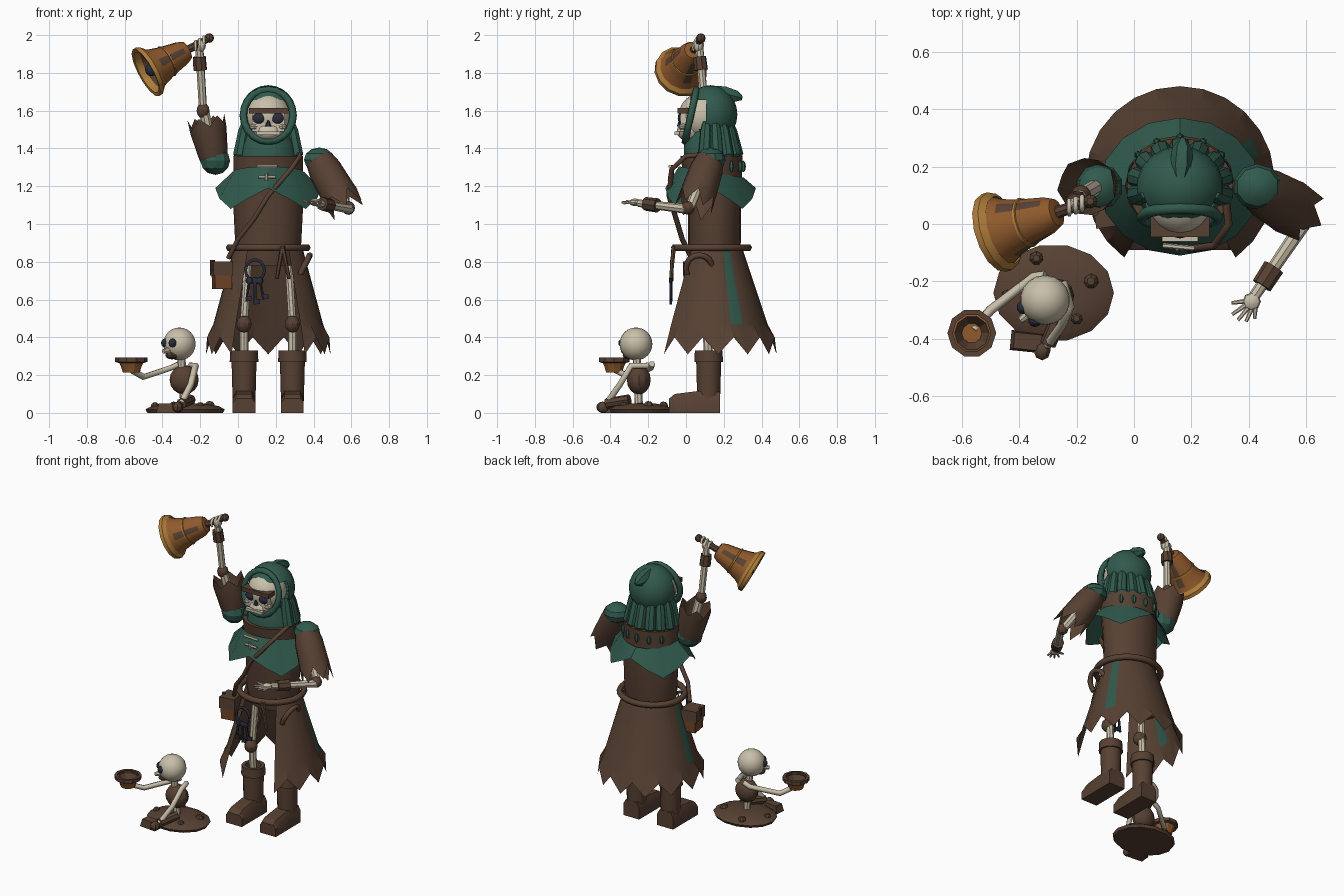
import bpy, bmesh, math
from math import sin, cos, pi, radians
from mathutils import Vector as V, Matrix

if "Cube" in bpy.data.objects:
    bpy.data.objects.remove(bpy.data.objects["Cube"])


def mat(name, r, g, b):
    m = bpy.data.materials.new(name)
    m.diffuse_color = [(c / 255) ** 2.2 for c in (r, g, b)] + [1]
    m.use_nodes = True
    m.node_tree.nodes["Principled BSDF"].inputs["Base Color"].default_value = m.diffuse_color
    return m


BROWN = mat("brown cloth", 88, 67, 54)
GREEN = mat("green cloth", 52, 90, 78)
BONE = mat("bone", 200, 190, 168)
BRONZE = mat("bronze", 142, 90, 48)
GOLD = mat("gold trim", 172, 122, 60)
NAVY = mat("dark iron", 46, 48, 62)
LEATHER = mat("tan leather", 112, 70, 44)


def add(name, bm, *mats):
    bmesh.ops.recalc_face_normals(bm, faces=bm.faces)
    me = bpy.data.meshes.new(name)
    bm.to_mesh(me)
    bm.free()
    o = bpy.data.objects.new(name, me)
    bpy.context.collection.objects.link(o)
    for m in mats:
        me.materials.append(m)
    return o


def loft(name, rings, *mats, closed=True, caps=True, rule=None):
    """Skin consecutive rings of points; rule(ring, side) picks the material."""
    bm = bmesh.new()
    rows = [[bm.verts.new(p) for p in r] for r in rings]
    n = len(rows[0])
    for i in range(len(rows) - 1):
        for j in range(n if closed else n - 1):
            k = (j + 1) % n
            f = bm.faces.new((rows[i][j], rows[i][k], rows[i + 1][k], rows[i + 1][j]))
            f.material_index = rule(i, j) if rule else 0
    if caps and closed:
        bm.faces.new(rows[0])
        bm.faces.new(rows[-1])
    return add(name, bm, *mats)


def ellipse(c, rx, ry, n=16, start=0):
    return [V((c[0] + rx * cos(start + 2 * pi * i / n), c[1] + ry * sin(start + 2 * pi * i / n), c[2]))
            for i in range(n)]


def lathe(name, a, b, prof, *mats, n=10, caps=True, jag=0, rule=None):
    """Turn (distance, radius) pairs about the line a-b; jag spikes the last ring."""
    a, b = V(a), V(b)
    d = (b - a).normalized()
    q = d.to_track_quat('Z', 'Y')
    rings = []
    for k, (t, r) in enumerate(prof):
        last = k == len(prof) - 1
        rings.append([a + q @ V((r * cos(2 * pi * i / n), r * sin(2 * pi * i / n),
                                 t + (jag * (i % 2) if last else 0))) for i in range(n)])
    return loft(name, rings, *mats, caps=caps, rule=rule)


def rod(name, a, b, r0, m, r1=None, n=8):
    return lathe(name, a, b, [(0, r0), ((V(b) - V(a)).length, r1 or r0)], m, n=n)


def ball(name, c, r, m, seg=14, cut=None):
    r = (r, r, r) if isinstance(r, (int, float)) else r
    bm = bmesh.new()
    bmesh.ops.create_uvsphere(bm, u_segments=seg, v_segments=max(6, seg * 2 // 3), radius=1,
                              matrix=Matrix.Translation(c) @ Matrix.Diagonal((*r, 1)))
    if cut:
        bmesh.ops.delete(bm, geom=[f for f in bm.faces if cut(f.calc_center_median())], context='FACES')
    return add(name, bm, m)


def box(name, c, s, m, rot=0, taper=1):
    bm = bmesh.new()
    bmesh.ops.create_cube(bm, size=1)
    for v in bm.verts:
        if v.co.z > 0:
            v.co.x *= taper
            v.co.y *= taper
    bmesh.ops.transform(bm, verts=bm.verts, matrix=Matrix.Translation(c) @ Matrix.Rotation(rot, 4, 'Z')
                        @ Matrix.Diagonal((*s, 1)))
    return add(name, bm, m)


def wire(name, pts, r, m, cyclic=False):
    cu = bpy.data.curves.new(name, 'CURVE')
    cu.dimensions, cu.bevel_depth, cu.bevel_resolution, cu.use_fill_caps = '3D', r, 1, True
    sp = cu.splines.new('POLY')
    sp.points.add(len(pts) - 1)
    for p, q in zip(sp.points, pts):
        p.co = (*q, 1)
    sp.use_cyclic_u = cyclic
    cu.materials.append(m)
    o = bpy.data.objects.new(name, cu)
    bpy.context.collection.objects.link(o)


CX = 0.16
# torso, and skirt open at the front with a ragged hem
loft("torso", [ellipse((CX, .15, .78), .15, .12, 20), ellipse((CX, .15, .9), .175, .14, 20),
               ellipse((CX, .15, 1.1), .185, .14, 20), ellipse((CX, .135, 1.36), .185, .165, 20)], BROWN)
N = 20
arc = [radians(-54 + 288 * i / N) for i in range(N + 1)]
top = [V((CX + .18 * cos(a), .15 + .145 * sin(a), .88)) for a in arc]
hem = [V((CX + .33 * cos(a), .15 + .33 * sin(a), .31 if i % 2 == 0 else .4)) for i, a in enumerate(arc)]
mid = [t.lerp(h, .74) for t, h in zip(top, hem)]
for p in mid:
    p.z = .47
loft("skirt", [top, mid, hem], BROWN, GREEN, closed=False,
     rule=lambda i, j: int(i == 0 and j in (5, 16)))
# belt, hanging knot and side crescent
wire("belt", ellipse((CX, .135, .875), .205, .195, 24), .02, BROWN, True)
for x in (.205, .27):
    rod("belt_tie", (.235, -.065, .88), (x, -.08, .71), .013, BROWN, .01, 6)
wire("side_crescent", [(.345 + .035 * sin(t), .07 + .07 * cos(t), .765 + .07 * sin(t))
                       for t in [radians(-25 + 23 * i) for i in range(11)]], .016, BROWN)
# shoulder strap and belt pouch
wire("strap", [(.31, .17, 1.375), (.33, .0, 1.36), (.28, -.075, 1.29), (.16, -.09, 1.15), (.08, -.05, 1.02),
               (.0, -.02, .92), (-.05, .03, .82)], .014, BROWN)
box("pouch", (-.085, .05, .72), (.09, .11, .13), LEATHER, .15, 1.05)
box("pouch_flap", (-.088, .05, .765), (.105, .12, .075), BROWN, .15)
rod("pouch_toggle", (-.135, .04, .75), (-.135, .04, .81), .012, BROWN)
# key ring with keys
wire("key_ring", [(.09 + .05 * cos(t), -.075, .755 + .055 * sin(t)) for t in
                  [2 * pi * i / 14 for i in range(14)]], .009, NAVY, True)
for x0, x1, z in ((.06, .045, .59), (.09, .09, .575), (.115, .135, .60)):
    rod("key_shaft", (x0, -.08, .71), (x1, -.08, z), .008, NAVY, n=6)
    box("key_bit", (x1 + .012, -.08, z + .015), (.03, .012, .025), NAVY)
    ball("key_bow", (x0, -.08, .70), (.02, .01, .02), NAVY, 8)

# legs and boots
for s in (-1, 1):
    x = CX + s * .128
    rod("thigh_bone", (CX + s * .105, .12, .84), (x, .11, .48), .022, BONE)
    rod("shin_bone", (x, .11, .48), (x, .12, .28), .024, BONE)
    ball("knee_pad", (x, .095, .47), (.042, .045, .045), BROWN, 10)
    lathe("boot_shaft", (x, .12, .06), (x, .12, 1), [(0, .06), (.06, .062), (.21, .066), (.21, .076), (.27, .073),
                                                     (.27, .05), (.2, .045)], BROWN, n=12)
    prof = [(.18, .11), (.06, .115), (-.06, .1), (-.09, .075)]
    loft("boot_foot", [[V((x + w * .06, y, z)) for w, z in ((-1, 0), (1, 0), (1, h * .7), (.7, h), (-.7, h),
                                                             (-1, h * .7))] for y, h in prof], BROWN)

# cape with pointed hem
up, low = [], []
for i in range(16):
    a = 2 * pi * i / 16
    tri = abs((i % 4) - 2) / 2
    up.append(V((CX + .19 * cos(a), .135 + .172 * sin(a), 1.275 - .03 * sin(a))))
    low.append(V((CX + .28 * cos(a), .13 + .24 * sin(a), 1.08 + .11 * tri)))
loft("cape", [up, low], GREEN, caps=False)
# chest bones
for x0, x1, z in ((.10, .21, 1.305), (.11, .2, 1.25)):
    rod("chest_bone", (x0, -.075, z), (x1, -.085, z), .009, BONE, n=6)
rod("chest_bone_upright", (.15, -.085, 1.27), (.15, -.09, 1.23), .008, BONE, n=6)
# neck scarf, hanging rolls and collar drops
loft("scarf", [ellipse((CX, .13, 1.34), .16, .14), ellipse((CX, .12, 1.42), .14, .13),
               ellipse((CX, .13, 1.5), .11, .10)], GREEN)
for i in range(9):
    a = radians(-12 + 25.5 * i)
    lathe("scarf_roll", (CX + .12 * cos(a), .13 + .095 * sin(a), 1.54),
          (CX + .155 * cos(a), .13 + .14 * sin(a), 1.35), [(0, .022), (.05, .034), (.18, .038), (.2, .02)],
          GREEN, n=8)
    if 1 < i < 7:
        ball("collar_drop", (CX + .187 * cos(a), .135 + .168 * sin(a), 1.305), (.014, .014, .03), GREEN, 6)

# skull and face
ball("skull", (CX, .085, 1.57), (.12, .125, .125), BONE, 18)
ball("jaw", (CX, .03, 1.49), (.085, .08, .055), BONE, 12)
box("face_plate", (CX, 0, 1.55), (.17, .06, .12), BONE)
box("brow_band", (CX, -.01, 1.60), (.205, .07, .028), BROWN)
box("teeth", (CX, -.048, 1.48), (.125, .025, .018), BONE)
rod("nose_hole", (CX, -.034, 1.515), (CX, -.034, 1.55), .018, NAVY, .004, 6)
for s in (-1, 1):
    ball("eye_socket", (CX + s * .05, -.026, 1.56), (.034, .018, .03), NAVY, 10)
    ball("cheek", (CX + s * .075, -.015, 1.515), (.025, .025, .018), BONE, 8)
# hood
ball("hood", (CX, .13, 1.58), (.152, .142, .155), GREEN, 18, cut=lambda c: c.y < .09 and c.z < 1.66)
wire("hood_rim", [(CX + .132 * cos(t), .025 + .03 * sin(t), 1.575 + .137 * sin(t)) for t in
                  [2 * pi * i / 20 for i in range(20)]], .02, GREEN, True)
lathe("hood_tip", (CX, .13, 1.715), (CX + .01, .30, 1.665), [(0, .02), (.07, .04), (.14, .035), (.175, .012)], GREEN, n=6)

# raised arm
ball("raised_shoulder", (-.12, .13, 1.335), (.082, .08, .075), GREEN, 10)
lathe("raised_sleeve", (-.125, .135, 1.33), (-.165, .13, 1.54), [(0, .07), (.04, .08), (.17, .098), (.19, .1)],
      BROWN, n=12, jag=.05, caps=False)
rod("raised_upper_bone", (-.13, .13, 1.36), (-.18, .1, 1.6), .028, BONE)
ball("raised_elbow", (-.185, .1, 1.6), (.036, .036, .042), BROWN, 10)
rod("raised_forearm", (-.185, .1, 1.6), (-.205, .07, 1.94), .022, BONE)
rod("raised_cuff", (-.2, .08, 1.815), (-.205, .072, 1.885), .037, BROWN, .035)
ball("raised_hand", (-.2, .065, 1.945), (.03, .03, .035), BONE, 8)
for i in range(3):
    p = V((-.225 + .022 * i, .058 + .007 * i, 1.94 + .012 * i))
    wire("raised_finger", [p + V((0, .025 * cos(t), .03 * sin(t))) for t in (0, 1, 2, 3, 4)], .008, BONE)
# hand bell
A = V((-.27, .04, 1.92))
D = V((-.22, -.072, -.12)).normalized()
rod("bell_handle", A - D * .14, A, .018, BROWN, .022)
ball("bell_pommel", A - D * .14, .025, BROWN, 8)
lathe("bell", A, A + D, [(-.005, .03), (0, .05), (.03, .064), (.12, .083), (.19, .104), (.235, .128), (.225, .115),
                         (.18, .09), (.03, .05)], BRONZE, BROWN, n=14,
      rule=lambda i, j: int(i > 5 or (i in (2, 3) and j % 5 == 0)))
lathe("bell_lip", A, A + D, [(.215, .122), (.235, .142), (.258, .142), (.255, .122), (.22, .112)], GOLD, n=14, caps=False)
lathe("bell_band", A, A + D, [(.118, .082), (.12, .088), (.128, .09), (.13, .084)], GOLD, n=14, caps=False)
rod("clapper_stem", A + D * .03, A + D * .22, .01, NAVY)
ball("clapper", A + D * .225, .034, NAVY, 10)

# lowered arm
ball("lowered_shoulder", (.43, .13, 1.34), (.085, .08, .065), GREEN, 10)
lathe("lowered_sleeve", (.43, .125, 1.34), (.55, .055, 1.13), [(0, .075), (.06, .088), (.2, .095), (.235, .098)],
      BROWN, n=12, jag=.085, caps=False)
rod("lowered_upper_bone", (.45, .11, 1.31), (.585, .02, 1.085), .026, BONE)
ball("lowered_elbow", (.585, .01, 1.085), .036, BROWN, 10)
rod("lowered_forearm", (.59, 0, 1.08), (.42, -.25, 1.11), .026, BONE, .02)
rod("lowered_cuff", (.487, -.15, 1.098), (.445, -.215, 1.107), .038, BROWN, .036)
ball("lowered_hand", (.41, -.27, 1.115), (.032, .032, .02), BONE, 8)
for i, (x, y) in enumerate(((.34, -.275), (.342, -.315), (.362, -.335), (.39, -.34), (.42, -.33))):
    rod("lowered_finger", (.395 + .007 * i, -.268 - .005 * i, 1.115), (x, y, 1.125 - .004 * i), .009, BONE, .006, 6)

# mound with stones
loft("mound", [ellipse((-.28, -.24, z), rx, ry, 14) for z, rx, ry in
               ((0, .2, .16), (.018, .21, .17), (.035, .18, .145), (.05, .1, .08))], BROWN)
for x, y, r in ((-.15, -.2, .028), (-.34, -.12, .025), (-.44, -.25, .022), (-.2, -.33, .022)):
    ball("pebble", (x, y, .035), r, BROWN, 7)
box("front_stone", (-.37, -.41, .025), (.12, .07, .05), BROWN, -.1, .8)
ball("side_stone", (-.32, -.44, .03), (.03, .035, .03), BROWN, 8)
rod("folded_leg", (-.25, -.3, .07), (-.3, -.42, .05), .028, BROWN)
# small skeleton
ball("small_body", (-.285, -.25, .175), (.077, .063, .078), BROWN, 12)
rod("small_spine", (-.285, -.25, .05), (-.3, -.26, .3), .022, BONE)
ball("small_skull", (-.31, -.265, .365), .087, BONE, 18)
ball("small_jaw", (-.35, -.3, .305), (.035, .035, .022), BROWN, 8)
rod("small_snout", (-.35, -.3, .335), (-.395, -.335, .325), .022, BONE, .012)
for x, y in ((-.385, -.29), (-.345, -.335)):
    ball("small_eye", (x, y, .37), .024, NAVY, 10)
wire("small_arm_out", [(-.31, -.18, .26), (-.35, -.185, .24), (-.5, -.3, .19), (-.56, -.37, .225)], .017, BONE)
wire("small_arm_down", [(-.25, -.2, .25), (-.225, -.29, .25), (-.25, -.35, .15), (-.3, -.42, .05)], .018, BONE)
# begging bowl
lathe("bowl", (-.565, -.38, .215), (-.565, -.38, 1), [(0, .045), (.035, .056), (.06, .07), (.065, .06), (.02, .035)],
      BRONZE, BROWN, n=10, rule=lambda i, j: int(i > 2))
lathe("bowl_rim", (-.565, -.38, .265), (-.565, -.38, 1), [(0, .068), (.005, .085), (.028, .085), (.028, .066)],
      BROWN, n=10, caps=False)

# smooth shading that keeps hard edges
bpy.ops.object.select_all(action='DESELECT')
meshes = [o for o in bpy.context.scene.objects if o.type == 'MESH']
for o in meshes:
    o.select_set(True)
bpy.context.view_layer.objects.active = meshes[0]
bpy.ops.object.shade_smooth_by_angle(angle=radians(30))
